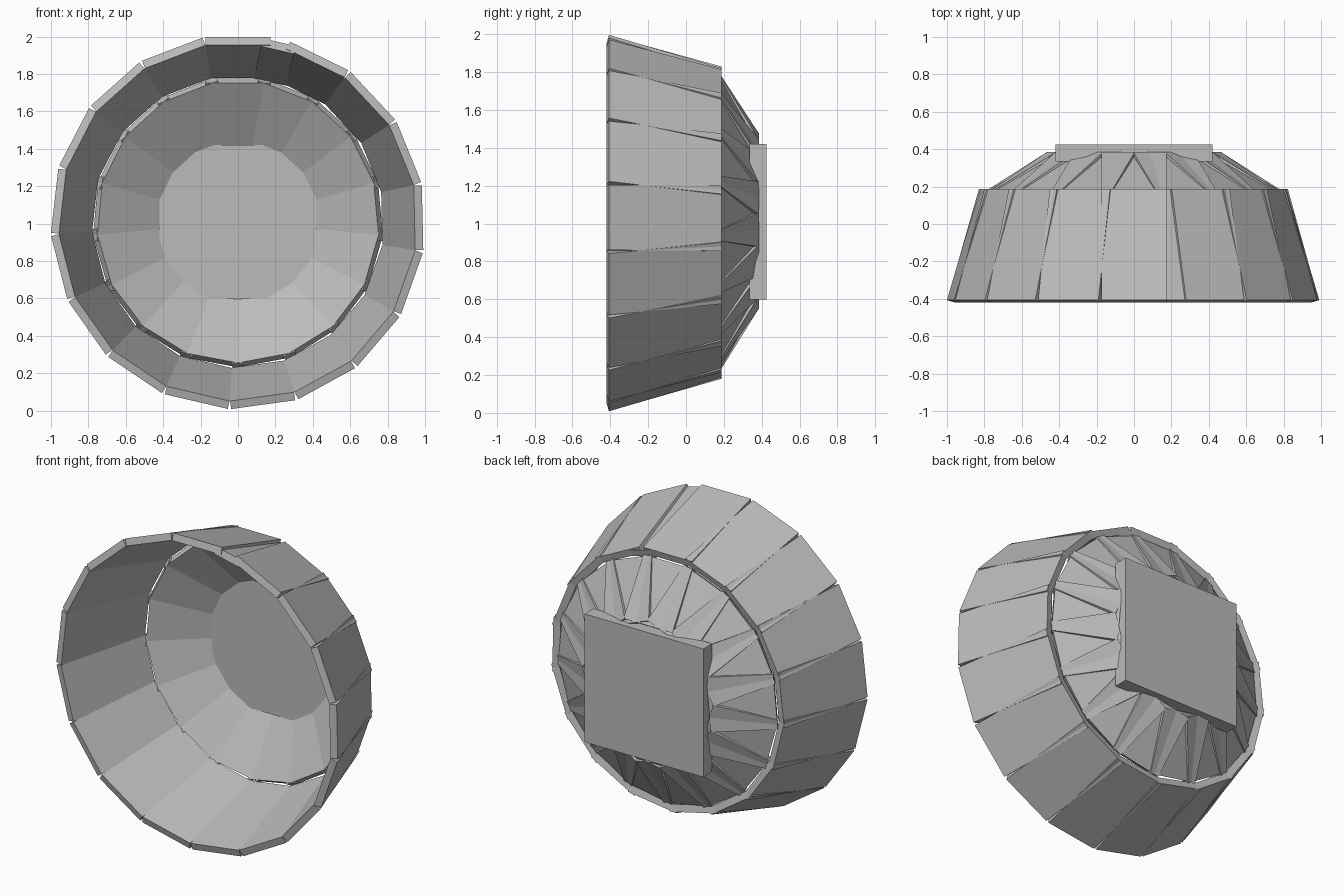
import bpy
import math
from mathutils import Matrix, Vector

if "Cube" in bpy.data.objects:
    bpy.data.objects.remove(bpy.data.objects["Cube"], do_unlink=True)

grey = bpy.data.materials.new("plain grey")
grey.use_nodes = True
colour = (0.5, 0.5, 0.5, 1)
grey.diffuse_color = colour
grey.node_tree.nodes["Principled BSDF"].inputs["Base Color"].default_value = colour

CENTRE = Vector((0, 0, 1.01))
WIDTH = 0.345
THICK = 0.045
COUNT = 17


def box(name, size, matrix):
    bpy.ops.mesh.primitive_cube_add(size=1)
    obj = bpy.context.object
    obj.name = name
    obj.data.transform(matrix @ Matrix.Diagonal((*size, 1)))
    obj.data.materials.append(grey)
    return obj


def plank(name, angle, front, back, width=WIDTH):
    """Flat board whose outer face runs from front to back, each (radius, y)."""
    radial = Vector((math.cos(angle), 0, math.sin(angle)))
    across = Vector((-math.sin(angle), 0, math.cos(angle)))
    depth = Vector((0, 1, 0))
    start = radial * front[0] + depth * front[1]
    end = radial * back[0] + depth * back[1]
    along = (end - start).normalized()
    outward = across.cross(along)
    if outward.dot(radial) < 0:
        across, outward = -across, -outward
    middle = CENTRE + (start + end) / 2 - outward * THICK / 2
    matrix = Matrix((across, along, outward)).transposed().to_4x4()
    matrix.translation = middle
    return box(name, (width, (end - start).length, THICK), matrix)


# Wide front ring of overlapping boards, with a narrow board closing the last gap
for i in range(COUNT):
    plank(f"front_board_{i + 1}", math.radians(90 + i * 20.87),
          (0.987, -0.407), (0.812, 0.187))
plank("front_filler_board", math.radians(77), (0.985, -0.406), (0.81, 0.186), 0.18)

# Steeper back ring, whose board corners cross near the base
for i in range(COUNT):
    plank(f"back_board_{i + 1}", math.radians(90) + i * math.tau / COUNT,
          (0.765, 0.183), (0.432, 0.386))

# Square base plate
box("base_plate", (0.84, 0.09, 0.82), Matrix.Translation((0, 0.38, 1.01)))
